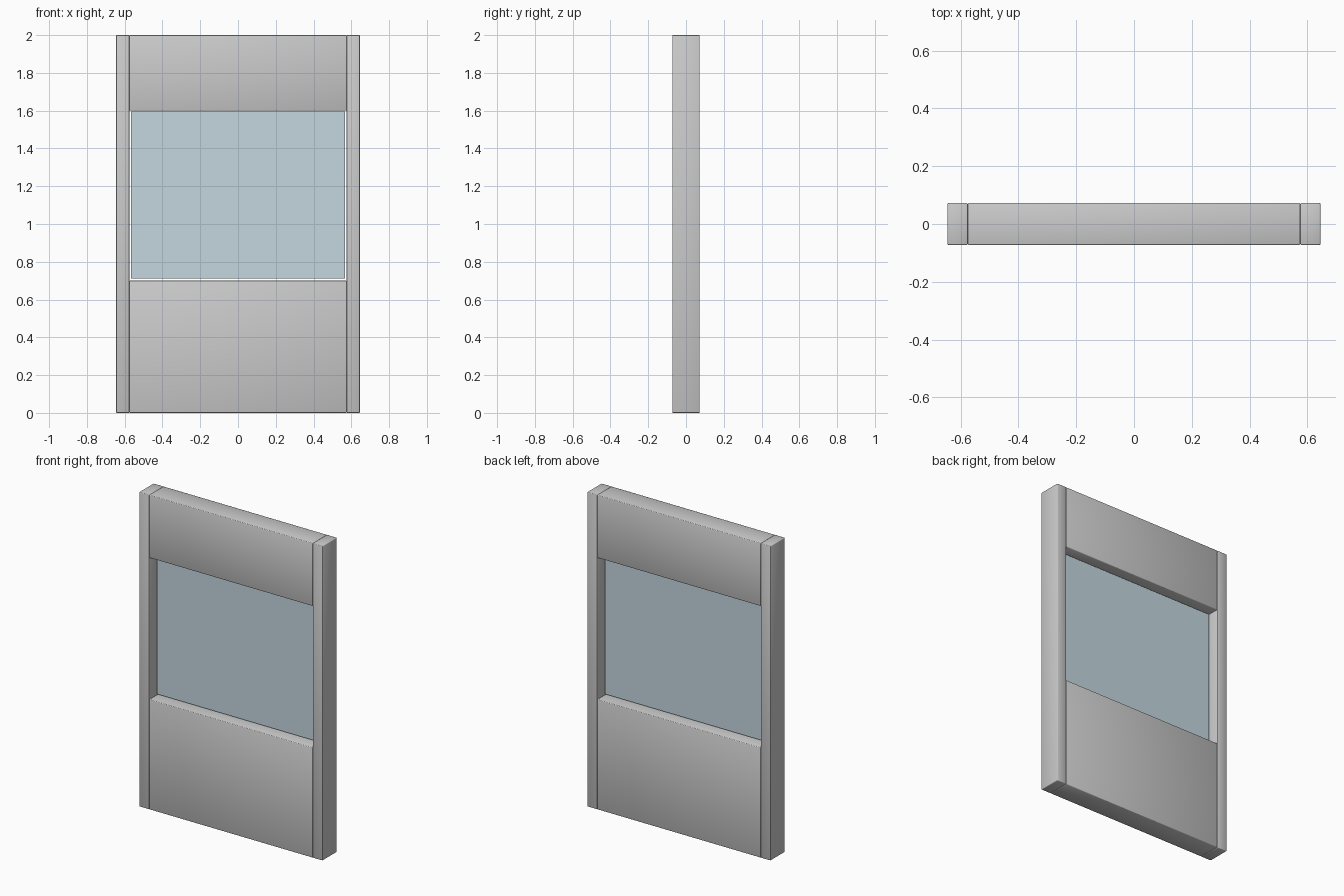
import bpy

if "Cube" in bpy.data.objects:
    bpy.data.objects.remove(bpy.data.objects["Cube"])

W, D, H = 0.645, 0.0725, 2.0      # half width, half depth, height
IN = 0.575                        # inner face of the posts
Z0, Z1 = 0.70, 1.60               # window opening


def box(name, x0, x1, y, z0, z1, bevel=0.0):
    bpy.ops.mesh.primitive_cube_add(size=1, location=((x0 + x1) / 2, 0, (z0 + z1) / 2))
    ob = bpy.context.object
    ob.name = name
    ob.scale = (x1 - x0, 2 * y, z1 - z0)
    bpy.ops.object.transform_apply(location=False, rotation=False, scale=True)
    if bevel:
        m = ob.modifiers.new("edge_bevel", 'BEVEL')
        m.width = bevel
        m.segments = 2
        bpy.ops.object.shade_smooth()
    return ob


# Side posts
for side, s in (("left", -1), ("right", 1)):
    a, b = sorted((s * IN, s * W))
    box(side + "_post", a, b, D, 0, H, 0.004)

# Solid panels below and above the window
box("lower_panel", -IN, IN, D, 0, Z0, 0.004)
box("upper_panel", -IN, IN, D, Z1, H, 0.004)

# Window pane, thin and centred, with a narrow gap all round
pane = box("glass_pane", -0.566, 0.566, 0.006, Z0 + 0.011, Z1 - 0.005)
mat = bpy.data.materials.new("glass")
mat.diffuse_color = (0.55, 0.68, 0.74, 1)
mat.use_nodes = True
mat.node_tree.nodes["Principled BSDF"].inputs["Base Color"].default_value = mat.diffuse_color
pane.data.materials.append(mat)
